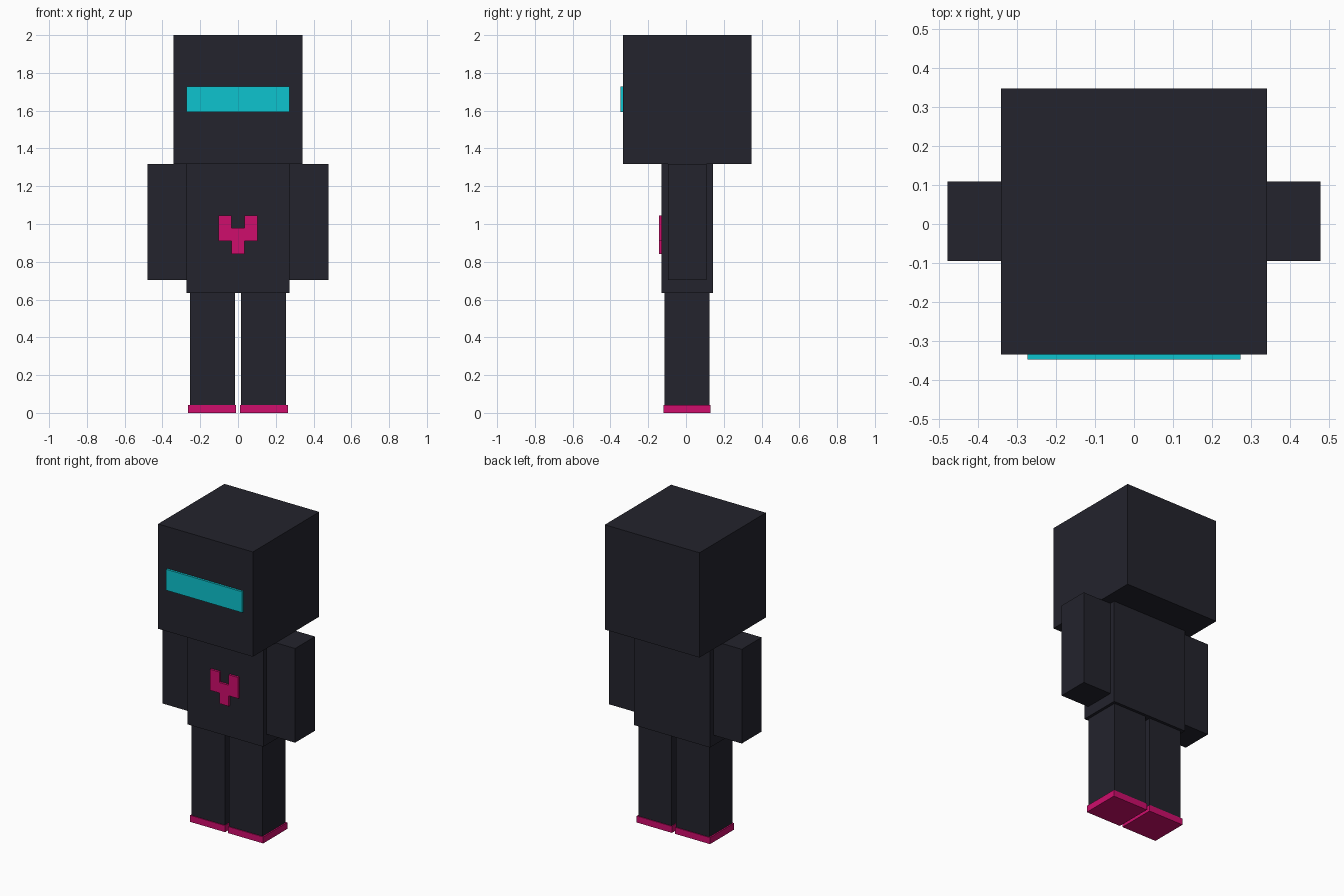
import bpy
import bmesh

cube = bpy.data.objects.get("Cube")
if cube:
    bpy.data.objects.remove(cube, do_unlink=True)


def make_material(name, rgb):
    mat = bpy.data.materials.new(name)
    mat.use_nodes = True
    color = (*rgb, 1)
    mat.diffuse_color = color
    mat.node_tree.nodes["Principled BSDF"].inputs["Base Color"].default_value = color
    return mat


dark = make_material("charcoal", (0.017, 0.017, 0.026))
cyan = make_material("cyan", (0.004, 0.55, 0.62))
magenta = make_material("magenta", (0.62, 0.004, 0.15))


def extrude_profile(name, outline, y, mat):
    """Extrude an x-z outline from the front y[0] to the back y[1]."""
    bm = bmesh.new()
    face = bm.faces.new([bm.verts.new((x, y[0], z)) for x, z in outline])
    result = bmesh.ops.extrude_face_region(bm, geom=[face], use_keep_orig=True)
    verts = [v for v in result["geom"] if isinstance(v, bmesh.types.BMVert)]
    bmesh.ops.translate(bm, verts=verts, vec=(0, y[1] - y[0], 0))
    bmesh.ops.recalc_face_normals(bm, faces=bm.faces)
    mesh = bpy.data.meshes.new(name)
    bm.to_mesh(mesh)
    bm.free()
    mesh.materials.append(mat)
    obj = bpy.data.objects.new(name, mesh)
    bpy.context.collection.objects.link(obj)
    return obj


def box(name, x, y, z, mat):
    outline = [(x[0], z[0]), (x[1], z[0]), (x[1], z[1]), (x[0], z[1])]
    return extrude_profile(name, outline, y, mat)


# Head, visor and torso
box("head", (-0.341, 0.341), (-0.334, 0.348), (1.318, 2.0), dark)
box("visor", (-0.273, 0.273), (-0.348, -0.334), (1.592, 1.728), cyan)
box("torso", (-0.273, 0.273), (-0.13, 0.143), (0.636, 1.318), dark)

# Paired limbs
for side, s in (("left", 1), ("right", -1)):
    def span(a, b):
        return sorted((s * a, s * b))
    box(side + "_arm", span(0.273, 0.478), (-0.095, 0.109), (0.704, 1.317), dark)
    box(side + "_leg", span(0.016, 0.255), (-0.113, 0.125), (0.042, 0.636), dark)
    box(side + "_sole", span(0.0105, 0.264), (-0.118, 0.13), (0, 0.042), magenta)

# Stepped heart on the chest: right half outline, mirrored to close the shape
p = 0.0683
half = [(0.5, 0), (0.5, 1), (1.5, 1), (1.5, 3), (0.5, 3), (0.5, 2)]
steps = half + [(-x, z) for x, z in reversed(half)]
extrude_profile("chest_heart", [(x * p, 0.841 + z * p) for x, z in steps],
                (-0.144, -0.13), magenta)
